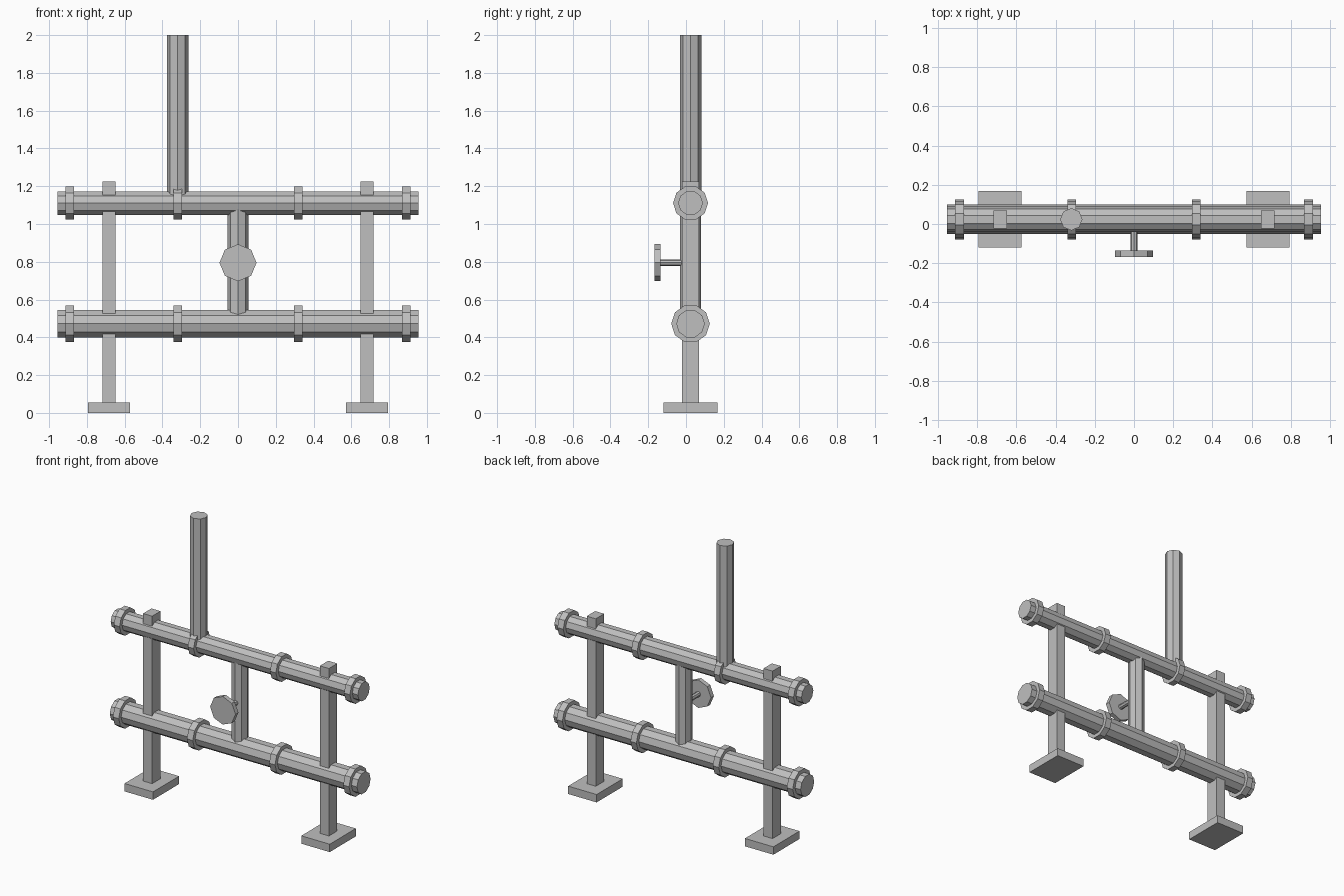
import bpy
from math import radians

if "Cube" in bpy.data.objects:
    bpy.data.objects.remove(bpy.data.objects["Cube"])

steel = bpy.data.materials.new("light grey steel")
steel.use_nodes = True
grey = (0.52, 0.52, 0.52, 1)
steel.diffuse_color = grey
steel.node_tree.nodes["Principled BSDF"].inputs["Base Color"].default_value = grey

Y = 0.024  # depth of the pipe plane
TURN = {"x": (0, radians(90), 0), "y": (radians(90), 0, 0), "z": (0, 0, 0)}


def finish(name):
    ob = bpy.context.object
    ob.name = name
    ob.data.materials.append(steel)
    return ob


def rod(name, centre, radius, length, axis, sides, twist=0):
    """Flat-sided cylinder along one axis."""
    bpy.ops.mesh.primitive_cylinder_add(vertices=sides, radius=radius, depth=length,
                                        location=centre, rotation=TURN[axis])
    ob = finish(name)
    ob.rotation_euler.rotate_axis("Z", radians(twist))
    return ob


def box(name, centre, size):
    bpy.ops.mesh.primitive_cube_add(size=1, location=centre)
    ob = finish(name)
    ob.scale = size
    return ob


# Horizontal pipes with their flange rings
for level, z, pipe_r, ring_r in (("lower", 0.472, 0.0755, 0.102),
                                 ("upper", 1.111, 0.0655, 0.0925)):
    rod(f"{level}_pipe", (0, Y, z), pipe_r, 1.91, "x", 10)
    for i, x in enumerate((-0.89, -0.318, 0.318, 0.89)):
        rod(f"{level}_flange_{i + 1}", (x, Y, z), ring_r, 0.045, "x", 10)

# Vertical pipes
rod("riser_pipe", (-0.32, Y, 1.555), 0.057, 0.89, "z", 8)
rod("link_pipe", (0, Y, 0.79), 0.055, 0.64, "z", 8)

# Valve wheel on the link pipe
rod("valve_stem", (0, -0.07, 0.795), 0.018, 0.16, "y", 8)
rod("valve_wheel", (0, -0.152, 0.795), 0.098, 0.032, "y", 8)

# Support posts and feet
for side, x in (("right", -0.683), ("left", 0.683)):
    box(f"{side}_post", (x, Y, 0.6125), (0.07, 0.092, 1.225))
    box(f"{side}_foot", (x, Y, 0.0275), (0.22, 0.288, 0.055))
